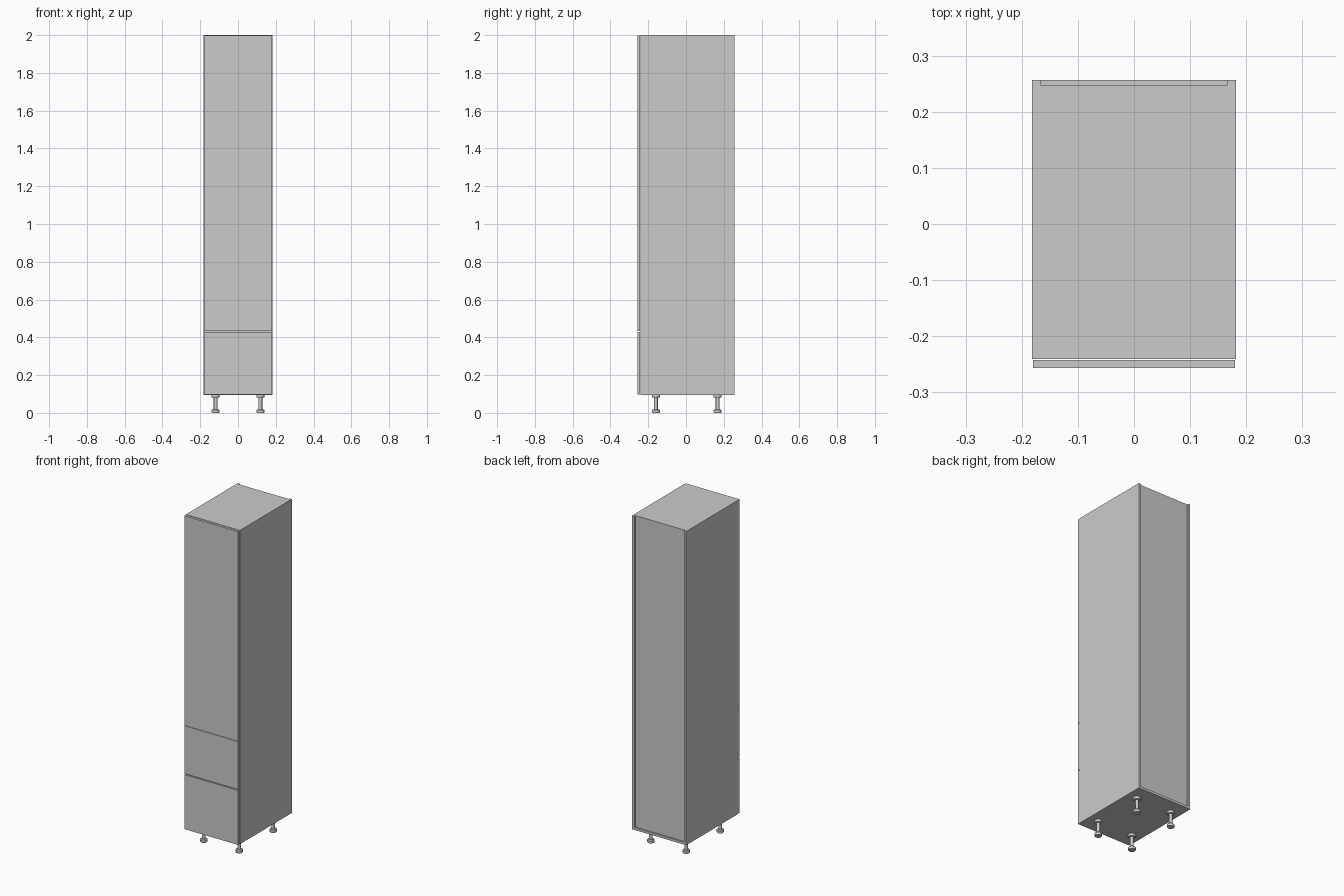
import bpy, bmesh

if "Cube" in bpy.data.objects:
    bpy.data.objects.remove(bpy.data.objects["Cube"])

def box(name, x, y, z):
    """Axis-aligned panel from (min, max) ranges."""
    bm = bmesh.new()
    bmesh.ops.create_cube(bm, size=1)
    for v in bm.verts:
        v.co = [r[0] + (c + 0.5) * (r[1] - r[0]) for c, r in zip(v.co, (x, y, z))]
    me = bpy.data.meshes.new(name)
    bm.to_mesh(me)
    bm.free()
    ob = bpy.data.objects.new(name, me)
    bpy.context.collection.objects.link(ob)
    return ob

def lathe(name, x, y, profile, n=24):
    """Turned part from a closed (radius, z) outline, capped at both ends."""
    verts, faces = [], []
    bm = bmesh.new()
    rings = []
    for r, z in profile:
        circle = bmesh.ops.create_circle(bm, segments=n, radius=r)["verts"]
        for v in circle:
            v.co.z = z
        rings.append(circle)
    for a, b in zip(rings, rings[1:]):
        for i in range(n):
            j = (i + 1) % n
            bm.faces.new((a[i], a[j], b[j], b[i]))
    bm.faces.new(rings[0])
    bm.faces.new(rings[-1])
    bmesh.ops.recalc_face_normals(bm, faces=bm.faces)
    me = bpy.data.meshes.new(name)
    bm.to_mesh(me)
    bm.free()
    ob = bpy.data.objects.new(name, me)
    ob.location = (x, y, 0)
    bpy.context.collection.objects.link(ob)
    bpy.ops.object.select_all(action='DESELECT')
    bpy.context.view_layer.objects.active = ob
    ob.select_set(True)
    bpy.ops.object.shade_smooth_by_angle()

W, T = 0.1815, 0.0145           # half width, board thickness
F, B = -0.241, 0.257            # carcass front and back
Z0, Z1 = 0.095, 2.0
IN = W - T

# Carcass: sides, bottom, top and recessed back
for side, s in (("left", -1), ("right", 1)):
    box(side + "_side_panel", sorted((s * IN, s * W)), (F, B), (Z0, Z1))
box("bottom_panel", (-IN, IN), (F, B), (Z0, Z0 + T))
box("top_panel", (-IN, IN), (F, 0.248), (Z1 - T, Z1))
box("back_panel", (-IN, IN), (0.243, 0.248), (Z0 + T, Z1 - T))

# Fixed shelves behind the front gaps and further up
for i, z in enumerate((0.43, 0.725, 1.15, 1.57)):
    box(f"shelf_{i + 1}", (-IN, IN), (F + 0.004, 0.243), (z - T / 2, z + T / 2))

# Fronts: two lower drawers and a tall door
for name, z in (("lower_drawer_front", (0.0965, 0.4275)),
                ("upper_drawer_front", (0.4330, 0.7240)),
                ("tall_door", (0.7260, 1.9985))):
    box(name, (-0.1797, 0.1797), (-0.257, -0.2425), z)

# Adjustable feet: foot, stem and mounting flange
leg = [(0.019, 0), (0.021, 0.003), (0.021, 0.014), (0.017, 0.019), (0.0095, 0.019),
       (0.0095, 0.081), (0.020, 0.081), (0.021, 0.084), (0.021, Z0)]
for depth, y in (("front", -0.159), ("back", 0.167)):
    for side, x in (("left", -0.119), ("right", 0.119)):
        lathe(f"{depth}_{side}_leg", x, y, leg)
